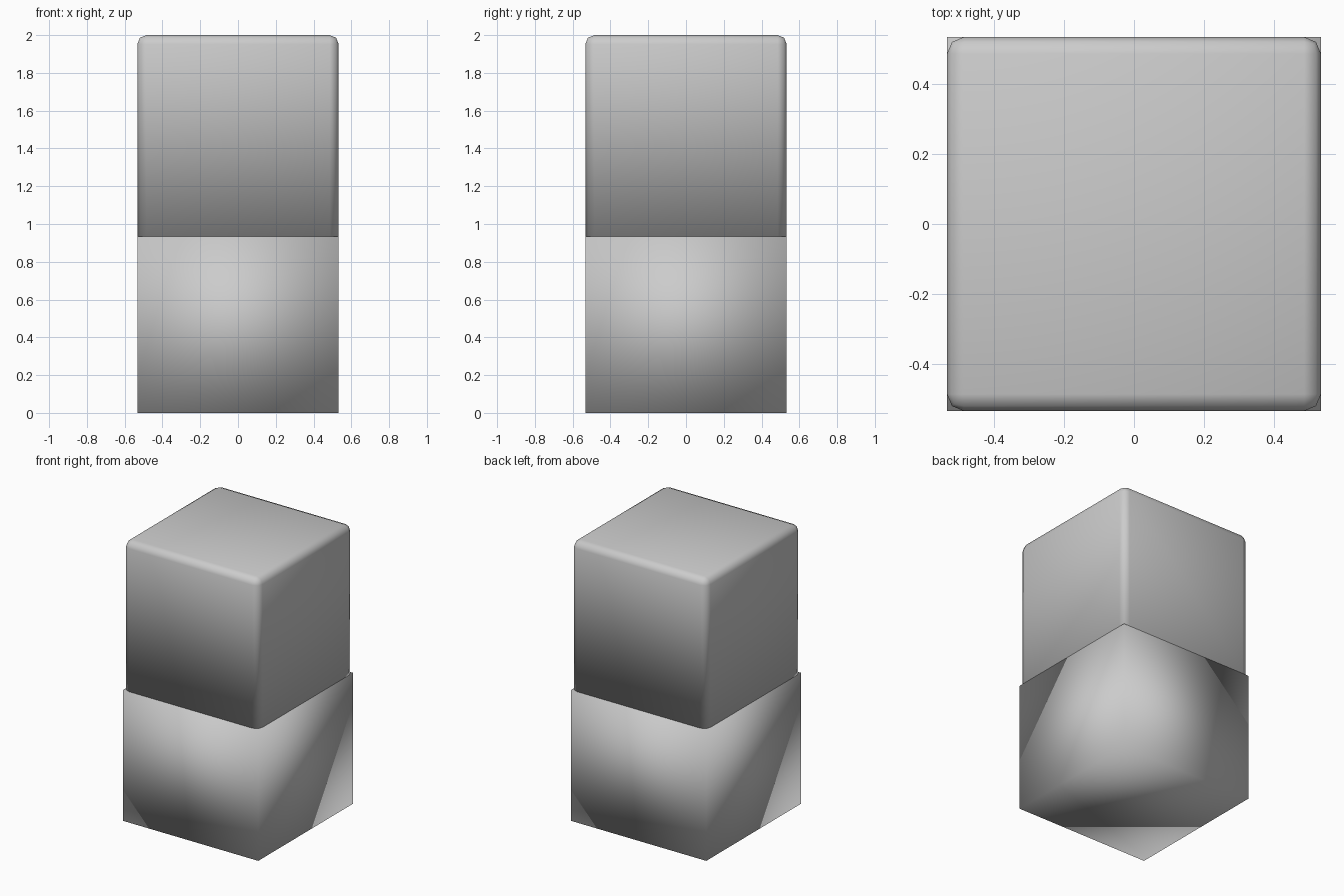
import bpy, bmesh

if "Cube" in bpy.data.objects:
    bpy.data.objects.remove(bpy.data.objects["Cube"])

HALF = 1.6 / 3   # half width of both blocks
SEAM = 2.8 / 3   # height where the blocks meet
TOP = 2.0


def block(name, z0, z1, bevel=0.0):
    """Smooth-shaded box; bevel rounds every edge except those of the bottom."""
    bm = bmesh.new()
    bmesh.ops.create_cube(bm, size=1)
    for v in bm.verts:
        v.co.x *= 2 * HALF
        v.co.y *= 2 * HALF
        v.co.z = z1 if v.co.z > 0 else z0
    if bevel:
        edges = [e for e in bm.edges if any(v.co.z > z0 + 0.01 for v in e.verts)]
        bmesh.ops.bevel(bm, geom=edges, offset=bevel, offset_type='OFFSET',
                        segments=2, profile=0.5, affect='EDGES')
    for f in bm.faces:
        f.smooth = True
    mesh = bpy.data.meshes.new(name)
    bm.to_mesh(mesh)
    bm.free()
    obj = bpy.data.objects.new(name, mesh)
    bpy.context.collection.objects.link(obj)
    return obj


# Sharp-cornered lower block
block("base_block", 0.0, SEAM)
# Upper block with rounded top and upright edges
block("rounded_top_block", SEAM, TOP, bevel=0.048)
